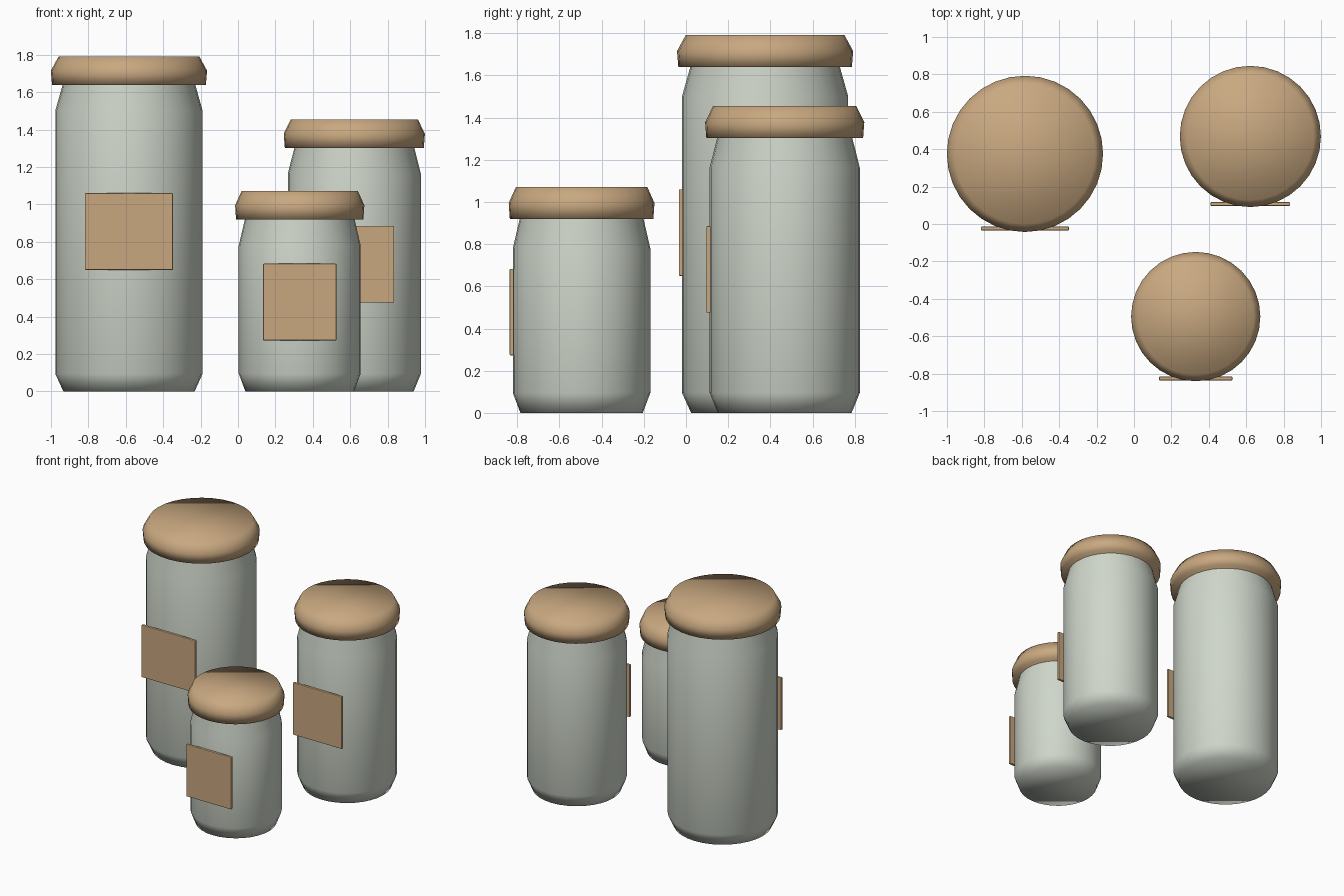
import bpy
import bmesh
from math import cos, sin, tau

default = bpy.data.objects.get("Cube")
if default:
    bpy.data.objects.remove(default, do_unlink=True)

SIDES = 32


def make_material(name, rgb):
    mat = bpy.data.materials.new(name)
    mat.use_nodes = True
    mat.diffuse_color = (*rgb, 1)
    mat.node_tree.nodes["Principled BSDF"].inputs["Base Color"].default_value = (*rgb, 1)
    return mat


glass = make_material("pale green glass", (0.62, 0.67, 0.59))
wood = make_material("tan wood", (0.58, 0.39, 0.215))


def add_object(name, bm, mat, location):
    bmesh.ops.recalc_face_normals(bm, faces=bm.faces)
    mesh = bpy.data.meshes.new(name)
    bm.to_mesh(mesh)
    bm.free()
    mesh.materials.append(mat)
    obj = bpy.data.objects.new(name, mesh)
    obj.location = location
    bpy.context.collection.objects.link(obj)
    return obj


def lathe(name, profile, mat, location):
    """Closed round solid from (radius, height) pairs, smooth all over."""
    bm = bmesh.new()
    rings = [[bm.verts.new((r * cos(tau * i / SIDES), r * sin(tau * i / SIDES), z))
              for i in range(SIDES)] for r, z in profile]
    for low, high in zip(rings, rings[1:]):
        for i in range(SIDES):
            j = (i + 1) % SIDES
            bm.faces.new((low[i], low[j], high[j], high[i]))
    bm.faces.new(rings[0][::-1])
    bm.faces.new(rings[-1])
    for face in bm.faces:
        face.smooth = True
    return add_object(name, bm, mat, location)


def plate(name, size, mat, location):
    """Thin label board with softened edges."""
    bm = bmesh.new()
    bmesh.ops.create_cube(bm, size=1)
    bmesh.ops.scale(bm, vec=size, verts=bm.verts)
    obj = add_object(name, bm, mat, location)
    bevel = obj.modifiers.new("soft edges", "BEVEL")
    bevel.width = 0.004
    bevel.segments = 2
    return obj


def jar(name, x, y, radius, lid_base, label_width, label_z):
    # Body with tapered foot and shoulder, neck hidden inside the lid
    neck = radius * 0.9
    lathe(name + "_body", [(radius * 0.89, 0), (radius, 0.095), (radius, lid_base - 0.14),
                           (neck, lid_base), (neck, lid_base + 0.05)], glass, (x, y, 0))
    # Lid with bulging rim
    rim = radius * 1.06
    lathe(name + "_lid", [(rim * 0.985, 0), (rim, 0.075), (rim * 0.9, 0.152)],
          wood, (x, y, lid_base))
    # Label on the front
    plate(name + "_label", (label_width, 0.02, 0.41), wood, (x, y - radius - 0.005, label_z))


jar("tall_jar", -0.583, 0.375, 0.394, 1.64, 0.47, 0.855)
jar("medium_jar", 0.622, 0.468, 0.356, 1.303, 0.425, 0.68)
jar("small_jar", 0.33, -0.495, 0.326, 0.92, 0.392, 0.478)
